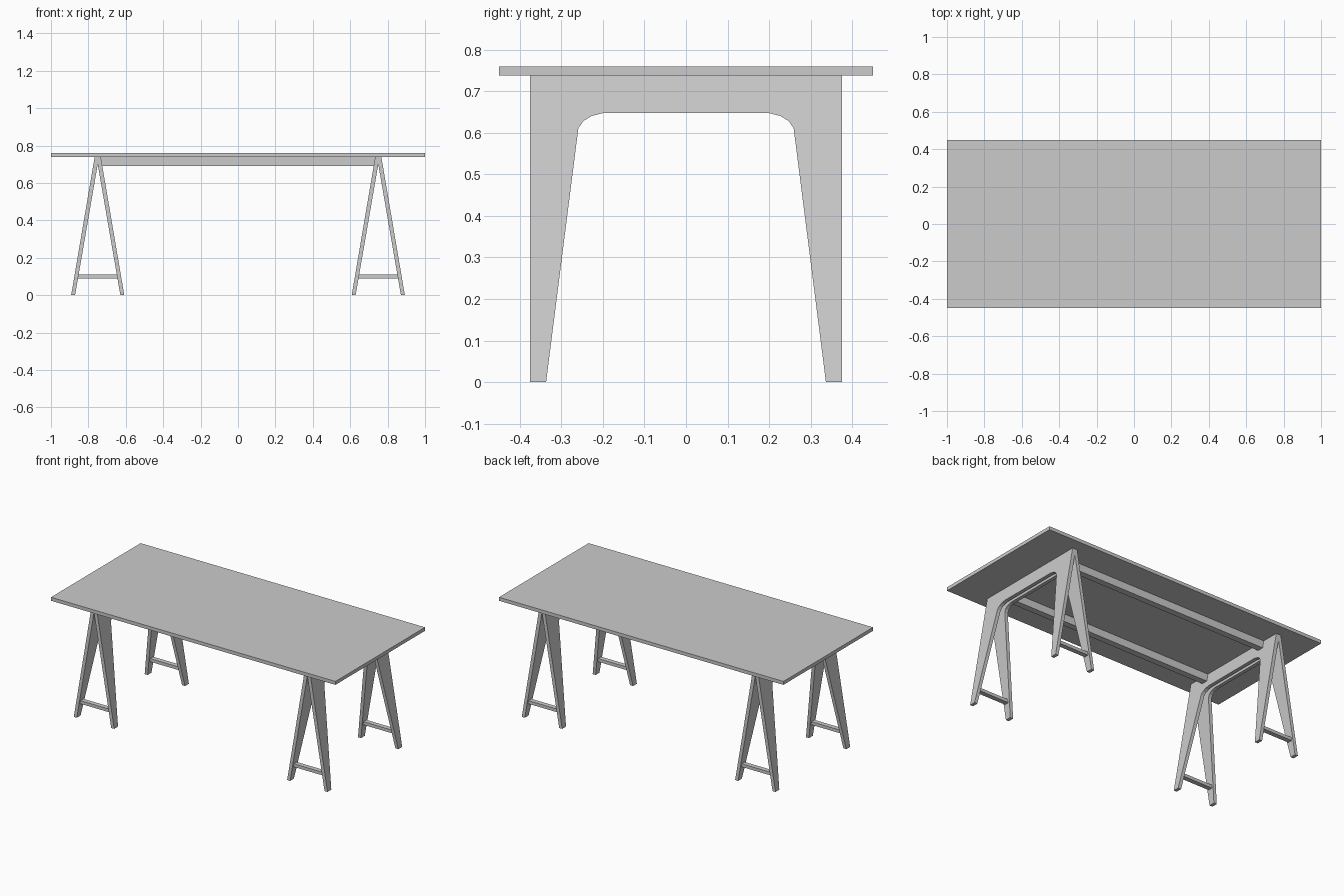
import bpy, bmesh
from mathutils import Vector

if "Cube" in bpy.data.objects:
    bpy.data.objects.remove(bpy.data.objects["Cube"])

TOP_Z, UNDER_Z = 0.76, 0.738
TRESTLE_X = 0.75


def prism(name, pts, start, sweep):
    """Extrude a closed outline (3D points from start) along the sweep vector."""
    bm = bmesh.new()
    face = bm.faces.new([bm.verts.new(Vector(p) + Vector(start)) for p in pts])
    ext = bmesh.ops.extrude_face_region(bm, geom=[face])
    verts = [v for v in ext["geom"] if isinstance(v, bmesh.types.BMVert)]
    bmesh.ops.translate(bm, verts=verts, vec=sweep)
    bmesh.ops.recalc_face_normals(bm, faces=bm.faces)
    mesh = bpy.data.meshes.new(name)
    bm.to_mesh(mesh)
    bm.free()
    ob = bpy.data.objects.new(name, mesh)
    bpy.context.collection.objects.link(ob)
    return ob


def box(name, lo, hi):
    (x0, y0, z0), (x1, y1, z1) = lo, hi
    return prism(name, [(x0, y0, z0), (x1, y0, z0), (x1, y1, z0), (x0, y1, z0)],
                 (0, 0, 0), (0, 0, z1 - z0))


# Tabletop
box("tabletop", (-1, -0.45, UNDER_Z), (1, 0.45, TOP_Z))

# Arch outline seen from the side: splayed inner edges and rounded corners
half = [(0.375, UNDER_Z), (0.375, -0.05), (0.331 + 0.012, -0.05), (0.259, 0.611),
        (0.247, 0.628), (0.228, 0.64), (0.201, 0.647)]
arch = half + [(-y, z) for y, z in reversed(half)]

# A-shaped section seen from the front: two leaning panels meeting at the top
side = [(0.006, 0.8), (0.142, 0), (0.121, 0)]
a_shape = side + [(0, 0.70)] + [(-x, z) for x, z in reversed(side)]

for sx, tag in ((-1, "left"), (1, "right")):
    cx = sx * TRESTLE_X
    trestle = prism(f"{tag}_trestle", [(x, 0, z) for x, z in a_shape],
                    (cx, -0.4, 0), (0, 0.8, 0))
    cutter = prism(f"{tag}_arch_cutter", [(0, y, z) for y, z in arch],
                   (cx - 0.2, 0, 0), (0.4, 0, 0))
    cutter.hide_render = True
    cutter.hide_set(True)
    mod = trestle.modifiers.new("arch", "BOOLEAN")
    mod.operation = "INTERSECT"
    mod.solver = "EXACT"
    mod.object = cutter
    # Foot stretchers joining the two panels of each leg
    for sy, end in ((-1, "front"), (1, "back")):
        box(f"{tag}_{end}_stretcher", (cx - 0.112, sy * 0.35 - 0.015, 0.09),
            (cx + 0.112, sy * 0.35 + 0.015, 0.11))

# Long rails under the top
for sy, end in ((-1, "front"), (1, "back")):
    box(f"{end}_rail", (-0.735, sy * 0.245 - 0.02, 0.69), (0.735, sy * 0.245 + 0.02, UNDER_Z))
